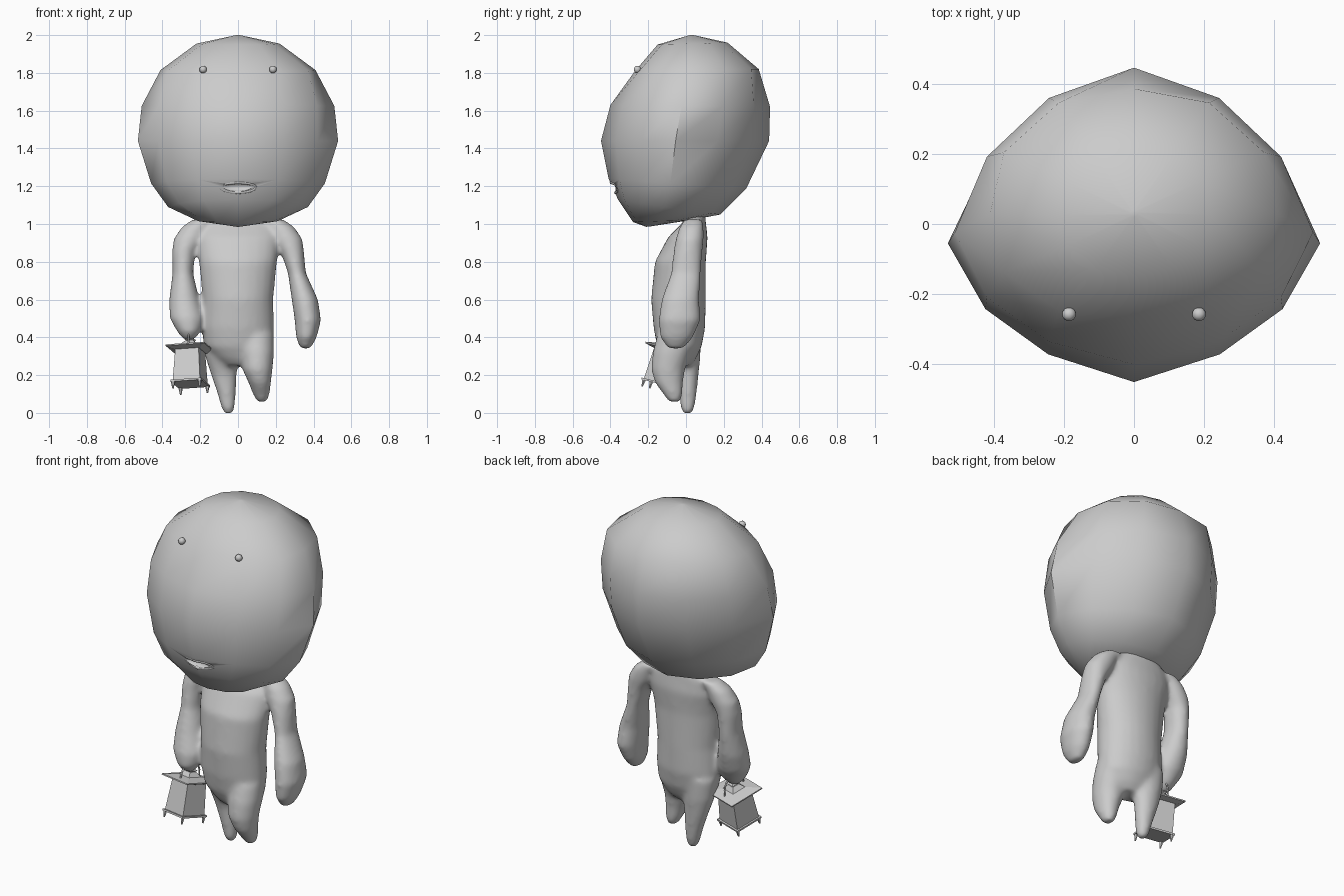
import bpy, bmesh, math
from mathutils import Matrix, Vector

cube = bpy.data.objects.get("Cube")
if cube:
    bpy.data.objects.remove(cube, do_unlink=True)

grey = bpy.data.materials.new("plain_grey")
grey.use_nodes = True
COLOUR = (0.6, 0.6, 0.6, 1)
grey.diffuse_color = COLOUR
grey.node_tree.nodes["Principled BSDF"].inputs["Base Color"].default_value = COLOUR


def loft(bm, rings, sides=12, turn=0.0):
    """Skin rings of (x, y, z, rx, ry, slope in y, diagonal pinch), capping both ends."""
    loops = []
    for x, y, z, rx, ry, *extra in rings:
        tilt, pinch = extra or (0, 0)
        loop = []
        for i in range(sides):
            a = turn + math.tau * i / sides
            k = 1 - pinch * abs(math.sin(2 * a))
            dy = k * ry * math.sin(a)
            loop.append(bm.verts.new((x + k * rx * math.cos(a), y + dy, z + tilt * dy)))
        loops.append(loop)
    for low, high in zip(loops, loops[1:]):
        for i in range(sides):
            j = (i + 1) % sides
            bm.faces.new((low[i], low[j], high[j], high[i]))
    bm.faces.new(loops[0][::-1])
    bm.faces.new(loops[-1])
    bmesh.ops.recalc_face_normals(bm, faces=bm.faces)


def finish(name, bm):
    mesh = bpy.data.meshes.new(name)
    bm.to_mesh(mesh)
    bm.free()
    mesh.materials.append(grey)
    obj = bpy.data.objects.new(name, mesh)
    bpy.context.collection.objects.link(obj)
    return obj


def select(obj):
    bpy.ops.object.select_all(action='DESELECT')
    obj.select_set(True)
    bpy.context.view_layer.objects.active = obj


def smooth(obj, angle):
    select(obj)
    bpy.ops.object.shade_smooth_by_angle(angle=math.radians(angle))


def apply(obj, kind, **settings):
    mod = obj.modifiers.new(kind.title(), kind)
    for key, value in settings.items():
        setattr(mod, key, value)
    select(obj)
    bpy.ops.object.modifier_apply(modifier=mod.name)


def tube(name, points, radius, closed=False):
    curve = bpy.data.curves.new(name, 'CURVE')
    curve.dimensions = '3D'
    curve.bevel_depth = radius
    curve.bevel_resolution = 1
    spline = curve.splines.new('POLY')
    spline.points.add(len(points) - 1)
    for p, co in zip(spline.points, points):
        p.co = (*co, 1)
    spline.use_cyclic_u = closed
    curve.materials.append(grey)
    obj = bpy.data.objects.new(name, curve)
    bpy.context.collection.objects.link(obj)
    return obj


# Head: tilted rings given as front y, z, back y, z, half width and pinch
head_rings = []
for yf, zf, yb, zb, half, pinch in [
        (-.21, .985, -.19, .987, .01, 0), (-.28, 1.01, .02, 1.02, .21, 0),
        (-.36, 1.13, .18, 1.05, .37, .03), (-.41, 1.24, .32, 1.19, .46, .06),
        (-.45, 1.44, .44, 1.44, .53, .09), (-.40, 1.63, .445, 1.62, .51, .06),
        (-.27, 1.81, .385, 1.82, .41, -.05), (-.15, 1.95, .22, 1.96, .22, 0),
        (.02, 2, .04, 2, .01, 0)]:
    head_rings.append((0, (yf + yb) / 2, (zf + zb) / 2, half,
                       (yb - yf) / 2, (zb - zf) / (yb - yf), pinch))
bm = bmesh.new()
loft(bm, head_rings)
for v in bm.verts:  # sides sit forward of the middle
    v.co.y -= .05 * (v.co.x / .53) ** 2
head = finish("head", bm)

# Mouth: hollow cut into the head, with a lip around it
bm = bmesh.new()
bmesh.ops.create_uvsphere(bm, u_segments=16, v_segments=8, radius=1, matrix=(
    Matrix.Translation((0, -.395, 1.195)) @ Matrix.Diagonal((.095, .04, .027, 1))))
cutter = finish("mouth_cutter", bm)
cutter.hide_render = True
apply(head, 'BOOLEAN', operation='DIFFERENCE', object=cutter)
bpy.data.objects.remove(cutter, do_unlink=True)
smooth(head, 50)

lip = []
for i in range(20):
    a = math.tau * i / 20
    x = .094 * math.cos(a)
    z = 1.197 + (.022 if math.sin(a) > 0 else .03) * math.sin(a)
    lip.append((x, -.405 + (1.24 - z) * .45 + .27 * abs(x), z))
tube("lips", lip, .009, True)

# Eyes
for side, x in (("left", .185), ("right", -.185)):
    bm = bmesh.new()
    bmesh.ops.create_icosphere(bm, subdivisions=2, radius=.02,
                               matrix=Matrix.Translation((x, -.257, 1.818)))
    smooth(finish(side + "_eye", bm), 60)

# Body: torso, arms and legs fused into one smooth skin
torso = [(0, .05, 1.08, .09, .05), (0, .045, 1.01, .19, .06),
         (0, .01, .93, .22, .105), (0, -.03, .8, .207, .135),
         (0, -.04, .6, .187, .145), (0, -.035, .45, .192, .137),
         (.005, -.035, .35, .18, .118), (.01, -.035, .29, .13, .09),
         (.01, -.035, .25, .08, .06)]
shoulder = [(.18, .04, 1.025, .06, .05), (.23, .03, .985, .068, .065),
            (.262, .02, .92, .08, .075), (.288, .01, .85, .062, .077)]
left_arm = shoulder + [
    (.312, 0, .74, .048, .08), (.354, -.03, .6, .07, .1),
    (.37, -.035, .49, .07, .112), (.362, -.05, .4, .055, .088),
    (.357, -.055, .34, .028, .042)]
right_arm = [(-x, *rest) for x, *rest in shoulder] + [
    (-.292, 0, .74, .055, .08), (-.285, -.03, .6, .08, .09),
    (-.27, -.06, .5, .092, .09), (-.26, -.08, .43, .062, .07),
    (-.26, -.085, .385, .028, .03)]
left_leg = [(.095, -.05, .42, .095, .1), (.102, -.075, .32, .09, .102),
            (.103, -.095, .23, .08, .09), (.115, -.09, .16, .06, .075),
            (.123, -.07, .1, .045, .052), (.127, -.06, .058, .027, .032)]
right_leg = [(-.095, -.01, .42, .095, .09), (-.085, 0, .3, .09, .077),
             (-.075, .01, .2, .068, .057), (-.06, .01, .1, .049, .047),
             (-.053, .008, .03, .037, .038), (-.05, .008, -.006, .022, .024)]
bm = bmesh.new()
for part in (torso, left_arm, right_arm, left_leg, right_leg):
    loft(bm, part, 24)
body = finish("body", bm)
apply(body, 'REMESH', mode='VOXEL', voxel_size=.012)
apply(body, 'SMOOTH', factor=.5, iterations=16)
select(body)
bpy.ops.object.shade_smooth()

# Lantern: square parts sharing one tilted placement
PLACE = (Matrix.Translation((-.253, -.135, .152))
         @ Matrix.Rotation(math.radians(-14), 4, 'X'))
CORNER = math.radians(29)


def lantern_part(name, profile):
    bm = bmesh.new()
    loft(bm, [(0, 0, z, r, r) for r, z in profile], 4, CORNER)
    finish(name, bm).matrix_world = PLACE


lantern_part("lantern_base", [(.12, 0), (.12, .01)])
lantern_part("lantern_box", [(.106, .01), (.09, .19)])
lantern_part("lantern_roof", [(.1, .18), (.15, .192), (.15, .199), (.06, .212), (.03, .235)])
lantern_part("lantern_cap", [(.018, .23), (.036, .243), (.004, .262)])
bm = bmesh.new()
for i in range(4):
    a = CORNER + i * math.pi / 2
    x, y = .104 * math.cos(a), .104 * math.sin(a)
    loft(bm, [(x, y, .003, .012, .012), (x, y, -.035, .004, .004)], 6)
finish("lantern_feet", bm).matrix_world = PLACE
arch = [Vector((.01 * math.cos(a), .075 * math.cos(a), .2 + .1 * math.sin(a)))
        for a in (math.pi * i / 8 for i in range(9))]
tube("lantern_handle", arch, .005).matrix_world = PLACE
